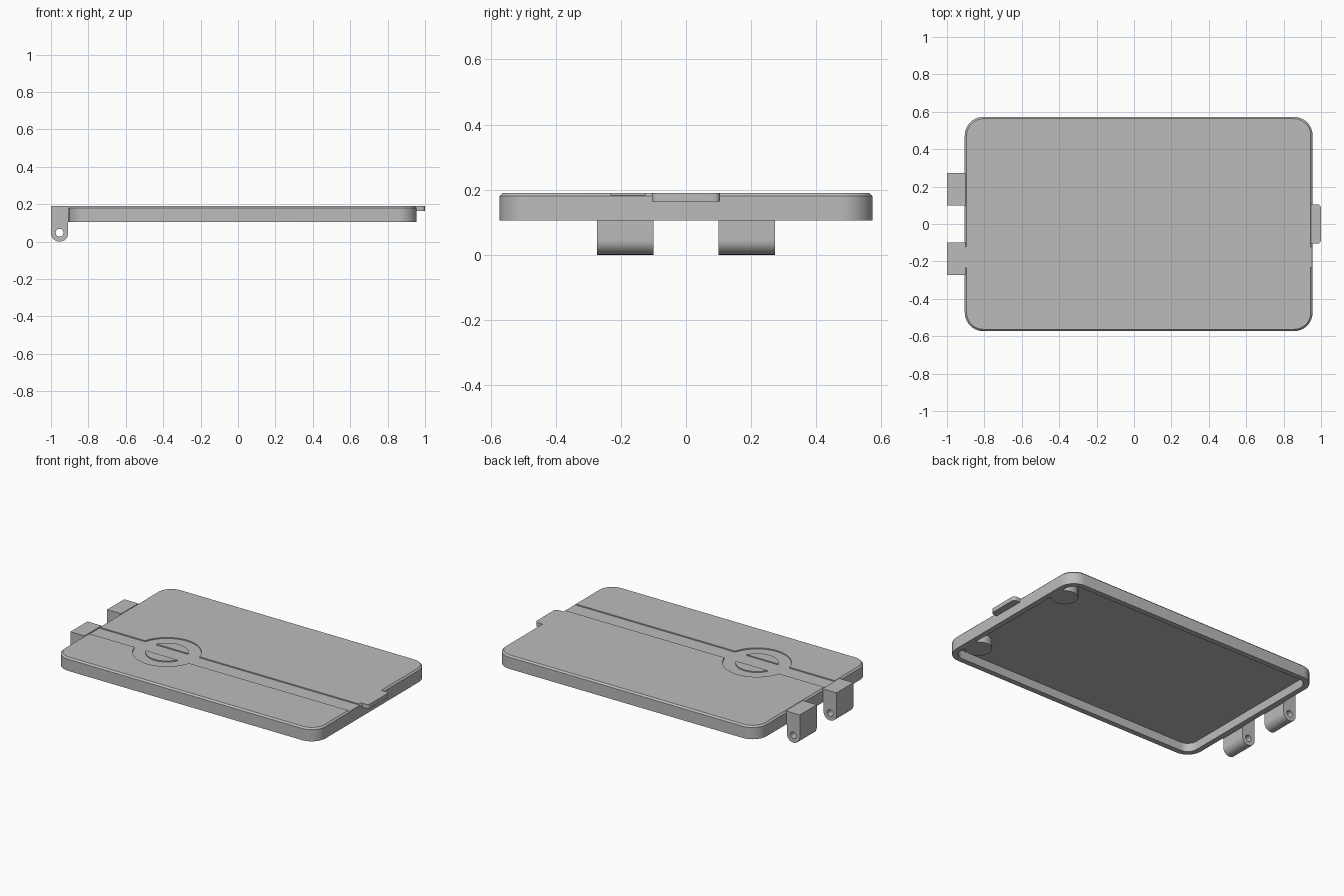
import bpy, bmesh, math
from math import pi, sin, cos
from mathutils import Matrix

cube = bpy.data.objects.get("Cube")
if cube:
    bpy.data.objects.remove(cube, do_unlink=True)

GREY = (0.5, 0.5, 0.5, 1)
mat = bpy.data.materials.new("plain_grey")
mat.use_nodes = True
mat.diffuse_color = GREY
mat.node_tree.nodes["Principled BSDF"].inputs["Base Color"].default_value = GREY

TOP, RIM = 0.19, 0.105
DEPTH = 0.007
BAND_Y, BAND_HALF = -0.178, 0.054
DISC_X, DISC_R, INNER_R = -0.38, 0.2, 0.125


def finish(bm, name):
    bmesh.ops.recalc_face_normals(bm, faces=bm.faces)
    mesh = bpy.data.meshes.new(name)
    bm.to_mesh(mesh)
    bm.free()
    obj = bpy.data.objects.new(name, mesh)
    bpy.context.collection.objects.link(obj)
    mesh.materials.append(mat)
    return obj


def smooth(obj):
    bpy.ops.object.select_all(action="DESELECT")
    obj.select_set(True)
    bpy.context.view_layer.objects.active = obj
    bpy.ops.object.shade_smooth_by_angle(angle=math.radians(30))


def arc(cx, cy, r, start, end, steps=16):
    return [(cx + r * cos(start + (end - start) * i / steps),
             cy + r * sin(start + (end - start) * i / steps)) for i in range(steps + 1)]


def rounded_rect(x0, x1, y0, y1, r, steps=10):
    pts = []
    corners = ((x1 - r, y1 - r), (x0 + r, y1 - r), (x0 + r, y0 + r), (x1 - r, y0 + r))
    for i, (cx, cy) in enumerate(corners):
        pts += arc(cx, cy, r, i * pi / 2, (i + 1) * pi / 2, steps)
    return pts


def loft(name, layers):
    """Skin a stack of matching (outline, z) layers and cap both ends."""
    bm = bmesh.new()
    loops = [[bm.verts.new((x, y, z)) for x, y in pts] for pts, z in layers]
    n = len(loops[0])
    for a, b in zip(loops, loops[1:]):
        for i in range(n):
            j = (i + 1) % n
            bm.faces.new((a[i], a[j], b[j], b[i]))
    bm.faces.new(loops[0])
    bm.faces.new(loops[-1])
    return finish(bm, name)


def cut(obj, cutter):
    mod = obj.modifiers.new("cut", "BOOLEAN")
    mod.operation = "DIFFERENCE"
    mod.solver = "EXACT"
    mod.object = cutter
    bpy.ops.object.select_all(action="DESELECT")
    bpy.context.view_layer.objects.active = obj
    obj.select_set(True)
    bpy.ops.object.modifier_apply(modifier="cut")
    bpy.data.objects.remove(cutter, do_unlink=True)


# Hollow lid: ceiling, inner wall, rim, outer wall, chamfer
def lid_outline(inset):
    return rounded_rect(-0.905 + inset, 0.955 - inset, -0.573 + inset, 0.573 - inset, 0.1 - inset)


WALL = 0.035
lid = loft("lid", [(lid_outline(WALL), 0.16), (lid_outline(WALL), RIM), (lid_outline(0), RIM),
                   (lid_outline(0), 0.18), (lid_outline(0.01), TOP)])

# Shallow band and disc recess across the top
a = math.asin(BAND_HALF / DISC_R)
lo, hi = BAND_Y - BAND_HALF, BAND_Y + BAND_HALF
recess = ([(-1.1, lo), (-1.1, hi)][::-1] + [(-1.1, lo)]
          + arc(DISC_X, BAND_Y, DISC_R, pi + a, 2 * pi - a, 40)
          + [(1.1, lo), (1.1, hi)]
          + arc(DISC_X, BAND_Y, DISC_R, a, pi - a, 40))
recess = recess[2:] + [(-1.1, hi)]
cut(lid, loft("recess_cutter", [(recess, TOP - DEPTH), (recess, TOP + 0.05)]))
smooth(lid)

# Raised half discs inside the recess
b = math.asin(BAND_HALF / INNER_R)
for name, start in (("back_half_disc", 0), ("front_half_disc", pi)):
    pts = arc(DISC_X, BAND_Y, INNER_R, start + b, start + pi - b, 28)
    smooth(loft(name, [(pts, TOP - DEPTH - 0.002), (pts, TOP)]))

# Hinge lugs with rounded foot and pin hole
PIN_X, PIN_Z, LUG_R = -0.954, 0.046, 0.046
lug_profile = [(-0.9, TOP), (-1.0, TOP)] + arc(PIN_X, PIN_Z, LUG_R, pi, 2 * pi, 24)
lug_profile += [(PIN_X + LUG_R, RIM), (-0.9, RIM)]
TURN = Matrix.Rotation(pi / 2, 4, "X")
for name, y in (("front_hinge", -0.1), ("back_hinge", 0.273)):
    lug = loft(name, [(lug_profile, 0), (lug_profile, 0.173)])
    hole = arc(PIN_X, PIN_Z + 0.002, 0.021, 0, 2 * pi, 24)[:-1]
    cut(lug, loft("hole_cutter", [(hole, -0.1), (hole, 0.3)]))
    lug.data.transform(Matrix.Translation((0, y, 0)) @ TURN)
    smooth(lug)

# Latch tab with rounded outer corners
tab = ([(0.935, 0.105), (0.935, -0.105)] + arc(0.98, -0.085, 0.02, -pi / 2, 0, 8)
       + arc(0.98, 0.085, 0.02, 0, pi / 2, 8))
smooth(loft("latch_tab", [(tab, 0.163), (tab, TOP)]))

# Corner posts under the lid
for name, y in (("front_post", -0.39), ("back_post", 0.39)):
    ring = arc(0.855, y, 0.08, 0, 2 * pi, 32)[:-1]
    smooth(loft(name, [(ring, RIM + 0.001), (ring, 0.165)]))
